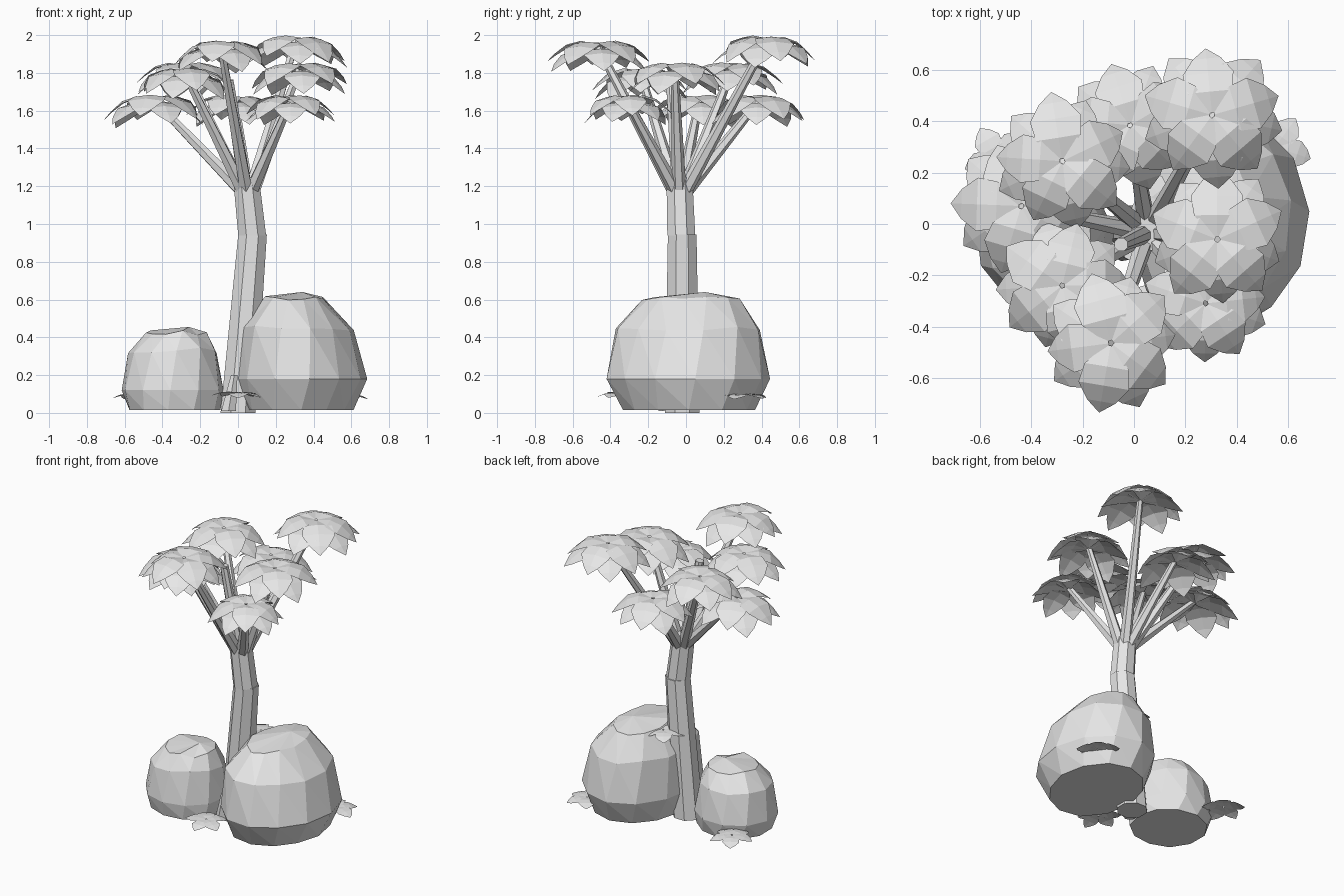
import bpy
import bmesh
import math
import random
from mathutils import Vector, Matrix

random.seed(4)

if "Cube" in bpy.data.objects:
    bpy.data.objects.remove(bpy.data.objects["Cube"], do_unlink=True)

grey = bpy.data.materials.new("light_grey")
grey.use_nodes = True
grey.diffuse_color = (0.8, 0.8, 0.8, 1)
grey.node_tree.nodes["Principled BSDF"].inputs["Base Color"].default_value = (0.8, 0.8, 0.8, 1)


def finish(name, bm, closed=True):
    if closed:
        bmesh.ops.recalc_face_normals(bm, faces=bm.faces)
    mesh = bpy.data.meshes.new(name)
    bm.to_mesh(mesh)
    bm.free()
    mesh.materials.append(grey)
    obj = bpy.data.objects.new(name, mesh)
    bpy.context.collection.objects.link(obj)
    return obj


def bridge(bm, low, high):
    n = len(low)
    for i in range(n):
        j = (i + 1) % n
        bm.faces.new((low[i], low[j], high[j], high[i]))


def tube(name, points, radii, sides, level=True):
    """Faceted tube, with level rings for the trunk and square-cut rings for branches."""
    bm = bmesh.new()
    axis = Vector(points[-1]) - Vector(points[0])
    turn = Vector((0, 0, 1)).rotation_difference(axis)
    rings = []
    for p, r in zip(points, radii):
        ring = []
        for i in range(sides):
            a = math.tau * (i + 0.5) / sides
            v = Vector((r * math.cos(a), r * math.sin(a), 0))
            if not level:
                v.rotate(turn)
            ring.append(bm.verts.new(Vector(p) + v))
        rings.append(ring)
    for low, high in zip(rings, rings[1:]):
        bridge(bm, low, high)
    bm.faces.new(rings[0])
    bm.faces.new(rings[-1])
    return finish(name, bm)


def boulder(name, profile, sides, apex, bulges=()):
    """Faceted rock from rings of (x, y, height, x radius, y radius), bulged or dented by direction."""
    bm = bmesh.new()
    rings = []
    for k, (x, y, z, rx, ry) in enumerate(profile):
        ring = []
        for i in range(sides):
            a = math.tau * (i + 0.2 * k) / sides
            f = random.uniform(0.98, 1.02)
            for angle, amount in bulges:
                f += amount * max(0, math.cos(a - math.radians(angle))) ** 4
            lift = random.uniform(-0.015, 0.015) if k > 1 else 0
            ring.append(bm.verts.new((x + rx * f * math.cos(a), y + ry * f * math.sin(a), z + lift)))
        rings.append(ring)
    for low, high in zip(rings, rings[1:]):
        bridge(bm, low, high)
    bm.faces.new(rings[0])
    tip = bm.verts.new(apex)
    for i in range(sides):
        bm.faces.new((rings[-1][i], rings[-1][(i + 1) % sides], tip))
    bmesh.ops.triangulate(bm, faces=[f for f in bm.faces if len(f.verts) == 4])
    return finish(name, bm)


# Leaf outline: distance from stem, half width, height
LEAF = [(0.01, 0.02, -0.015), (0.1, 0.095, 0.0), (0.18, 0.108, -0.025), (0.245, 0.06, -0.08)]


def add_leaf(bm, matrix):
    rows = []
    for r, w, z in LEAF:
        rows.append([bm.verts.new(matrix @ Vector(p)) for p in
                     ((r, -w, z - 0.12 * w), (r, 0, z), (r, w, z - 0.12 * w))])
    tip = bm.verts.new(matrix @ Vector((0.29, 0, -0.13)))
    for a, b in zip(rows, rows[1:]):
        for i in range(2):
            bm.faces.new((a[i], b[i], b[i + 1], a[i + 1]))
    for i in range(2):
        bm.faces.new((rows[-1][i], tip, rows[-1][i + 1]))


def leaf_cluster(name, centre, start, count, size, tiers, flatness=1.0):
    bm = bmesh.new()
    for tier in range(tiers):
        for i in range(count):
            a = math.radians(start) + math.tau * (i + 0.5 * tier) / count + random.uniform(-0.1, 0.1)
            scale = size * random.uniform(0.93, 1.03)
            tilt = random.uniform(-0.06, 0.06)
            add_leaf(bm, Matrix.Translation(Vector(centre) - Vector((0, 0, 0.035 * tier)))
                     @ Matrix.Rotation(a, 4, "Z") @ Matrix.Rotation(tilt, 4, "Y")
                     @ Matrix.Diagonal((scale, scale, scale * flatness, 1)))
    return finish(name, bm, closed=False)


# Rocks
boulder("large_boulder",
        [(0.335, 0.015, 0.015, 0.285, 0.355), (0.343, 0.005, 0.18, 0.352, 0.435),
         (0.322, 0.01, 0.45, 0.295, 0.39), (0.3, 0.03, 0.61, 0.16, 0.26)],
        12, (0.34, 0.1, 0.64), bulges=[(315, -0.08), (225, 0.05)])
boulder("small_boulder",
        [(-0.335, -0.06, 0.015, 0.245, 0.24), (-0.35, -0.06, 0.12, 0.272, 0.266),
         (-0.345, -0.06, 0.33, 0.24, 0.235), (-0.325, -0.06, 0.425, 0.16, 0.165)],
        11, (-0.26, -0.05, 0.455))

# Trunk in two stacked sections
tube("lower_trunk", [(0.0, -0.02, 0.0), (0.077, -0.02, 0.945)], [0.1, 0.082], 8)
tube("upper_trunk", [(0.075, -0.025, 0.94), (0.042, -0.035, 1.25)], [0.08, 0.074], 8)
tube("base_shoot", [(-0.05, -0.1, 0.01), (-0.02, -0.12, 0.2)], [0.045, 0.02], 6)

# Branches with their leaf crowns: position, direction of the first leaf, size
crowns = [((0.305, 0.425, 1.995), 90, 0.95), ((-0.09, -0.465, 1.965), 255, 0.93),
          ((0.325, -0.06, 1.85), 20, 0.94), ((-0.28, 0.245, 1.85), 100, 0.92),
          ((-0.44, 0.07, 1.68), 180, 0.95), ((-0.28, -0.24, 1.825), 215, 0.92),
          ((0.28, -0.31, 1.68), 300, 0.85), ((-0.015, 0.385, 1.68), 105, 0.9)]
for n, (top, start, size) in enumerate(crowns, 1):
    side = Vector((top[0], top[1], 0)).normalized() * 0.035
    foot = Vector((0.05, -0.03, 1.18)) + side
    tube(f"branch_{n}", [foot, Vector(top) - Vector((0, 0, 0.03))], [0.038, 0.02], 6, level=False)
    leaf_cluster(f"leaf_crown_{n}", top, start, 5, size, 2)
tube("bare_branch", [(0.04, -0.04, 1.18), (-0.05, -0.08, 1.76)], [0.038, 0.028], 8, level=False)

# Little flat sprigs around the rocks and on the trunk
sprigs = [(0.0, -0.35, 0.11), (0.55, 0.3, 0.1), (-0.53, 0.25, 0.105), (0.12, 0.08, 0.6)]
for n, spot in enumerate(sprigs, 1):
    leaf_cluster(f"sprig_{n}", spot, 50, 5, 0.5, 1, flatness=0.4)
